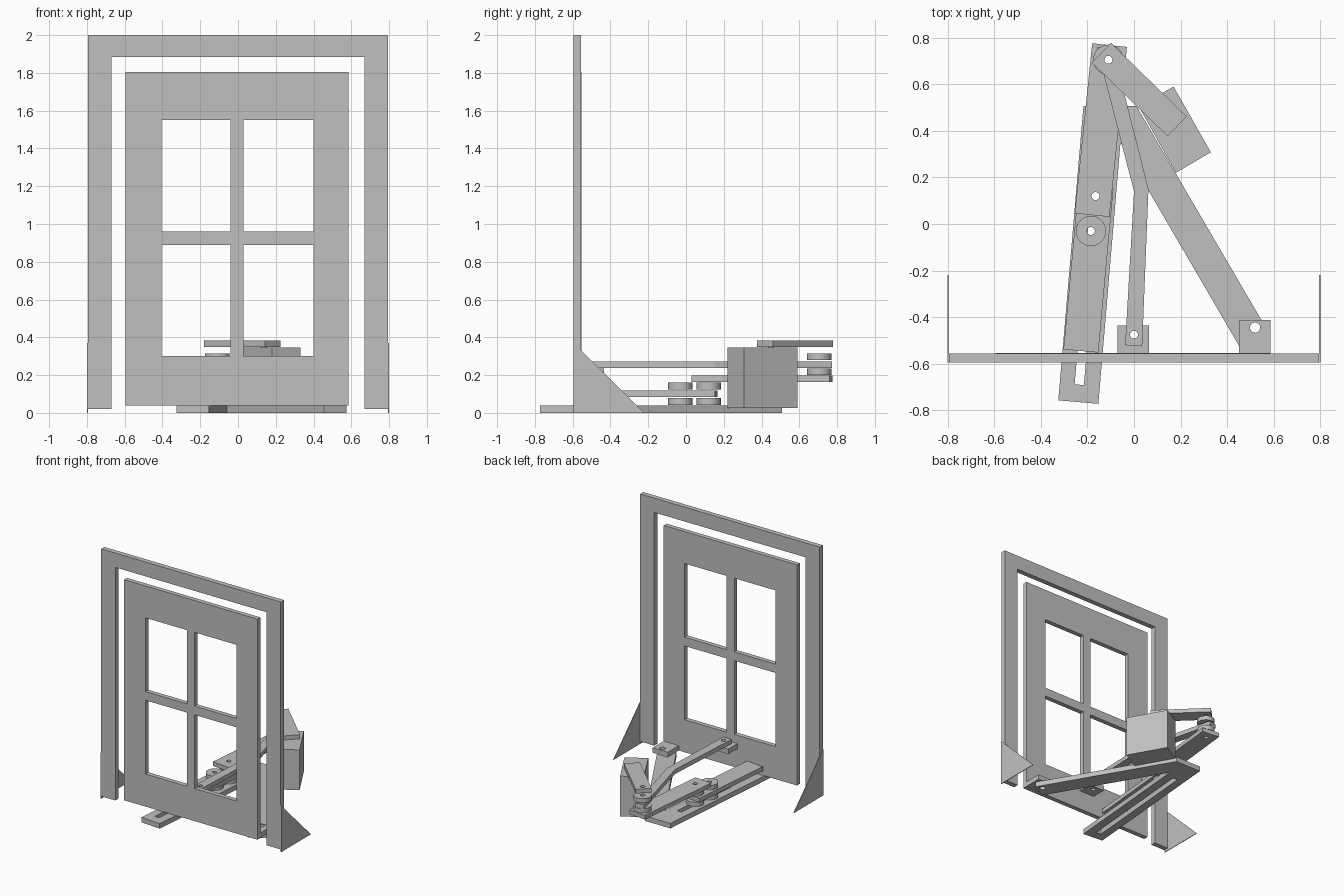
import bpy, bmesh
from math import sin, cos, tau
from mathutils import Vector

old = bpy.data.objects.get("Cube")
if old:
    bpy.data.objects.remove(old)

grey = bpy.data.materials.new("plain_grey")
grey.use_nodes = True
GREY = (0.53, 0.53, 0.53, 1)
grey.diffuse_color = GREY
grey.node_tree.nodes["Principled BSDF"].inputs["Base Color"].default_value = GREY

# How a flat profile (u, v) with depth w is stood up in space
LAYOUT = {
    "flat": lambda u, v, w: (u, v, w),
    "upright": lambda u, v, w: (u, w, v),
    "side": lambda u, v, w: (w, u, v),
}


def circle(centre, radius, sides=32):
    return [(centre[0] + radius * cos(tau * i / sides),
             centre[1] + radius * sin(tau * i / sides)) for i in range(sides)]


def rect(u0, u1, v0, v1):
    return [(u0, v0), (u1, v0), (u1, v1), (u0, v1)]


def strip(a, b, width):
    """Rectangle of the given width around the line from a to b."""
    a, b = Vector(a), Vector(b)
    side = (b - a).normalized().orthogonal() * width / 2
    return [tuple(p) for p in (a + side, b + side, b - side, a - side)]


def plate(name, outline, low, high, holes=(), layout="flat"):
    """Extrude an outline with holes cut through it."""
    curve = bpy.data.curves.new(name, "CURVE")
    curve.dimensions = "2D"
    curve.fill_mode = "BOTH"
    curve.extrude = (high - low) / 2
    for loop in [outline, *holes]:
        spline = curve.splines.new("POLY")
        spline.points.add(len(loop) - 1)
        for point, (u, v) in zip(spline.points, loop):
            point.co = (u, v, 0, 1)
        spline.use_cyclic_u = True
    temp = bpy.data.objects.new(name + "_profile", curve)
    mesh = bpy.data.meshes.new_from_object(temp)
    bpy.data.objects.remove(temp)
    bpy.data.curves.remove(curve)

    bm = bmesh.new()
    bm.from_mesh(mesh)
    bmesh.ops.remove_doubles(bm, verts=bm.verts, dist=0.0001)
    for vert in bm.verts:
        u, v, w = vert.co
        vert.co = LAYOUT[layout](u, v, w + (low + high) / 2)
    bmesh.ops.recalc_face_normals(bm, faces=bm.faces)
    for face in bm.faces:
        face.smooth = False
        face.material_index = 0
    bm.to_mesh(mesh)
    bm.free()
    mesh.name = name
    mesh.materials.clear()
    mesh.materials.append(grey)
    obj = bpy.data.objects.new(name, mesh)
    bpy.context.collection.objects.link(obj)
    return obj


# Pivot points of the linkage
DOOR_PIVOT = (0.0, -0.475)
BASE_PIVOT = (0.52, -0.445)
ELBOW = (-0.11, 0.705)
SLIDER_BACK = (-0.165, 0.12)
SLIDER_FRONT = (-0.185, -0.03)
MOTOR_SHAFT = (0.14, 0.45)


def bore(centre, radius=0.017):
    return circle(centre, radius, 20)


# Door frame and its triangular side braces
plate("door_frame",
      [(-0.795, 0.02), (-0.67, 0.02), (-0.67, 1.885), (0.67, 1.885),
       (0.67, 0.02), (0.795, 0.02), (0.795, 2), (-0.795, 2)],
      -0.595, -0.555, layout="upright")
for name, x in (("left_brace", 0.795), ("right_brace", -0.8)):
    plate(name, [(-0.595, 0), (-0.22, 0), (-0.595, 0.37)], x, x + 0.005, layout="side")

# Door with four open panes
panes = [rect(u0, u1, v0, v1) for u0, u1 in ((-0.405, -0.04), (0.03, 0.4))
         for v0, v1 in ((0.3, 0.89), (0.96, 1.55))]
plate("door", rect(-0.595, 0.585, 0.04, 1.805), -0.59, -0.553, panes, "upright")

# Brackets on the back of the door
plate("centre_bracket", rect(-0.07, 0.065, -0.555, -0.435), 0.195, 0.235, [bore(DOOR_PIVOT)])
plate("corner_bracket", rect(0.45, 0.585, -0.555, -0.412), 0.041, 0.08, [bore(BASE_PIVOT, 0.022)])

# V-shaped base with a slotted arm
slot = strip((-0.235, -0.69), (-0.151, 0.3), 0.04)
plate("slotted_base",
      [(-0.325, -0.757), (-0.153, -0.772), (-0.058, 0.35), (0.455, -0.53),
       (0.575, -0.46), (0.01, 0.507), (-0.217, 0.507)],
      0, 0.04, [slot, bore(BASE_PIVOT, 0.022)])

# Sliding bar and the bar above it
plate("slider_bar", strip((-0.228, -0.545), (-0.163, 0.16), 0.15), 0.083, 0.118,
      [bore(SLIDER_BACK), bore(SLIDER_FRONT, 0.02)])
plate("upper_bar", strip((-0.18, 0.038), (-0.105, 0.768), 0.15), 0.163, 0.197,
      [bore(ELBOW), bore(SLIDER_BACK)])

# Bent link from the elbow to the door
plate("bent_link",
      [(-0.16, 0.757), (-0.095, 0.773), (0.062, 0.15), (0.035, -0.525),
       (-0.038, -0.52), (0, 0.14)],
      0.237, 0.272, [bore(ELBOW), bore(DOOR_PIVOT)])

# Motor with crank arm and shaft
plate("motor_box", [(0.17, 0.59), (0.02, 0.505), (0.18, 0.22), (0.33, 0.308)], 0.025, 0.347)
plate("crank_arm", strip((-0.14, 0.735), (0.185, 0.419), 0.118), 0.35, 0.383,
      [bore(ELBOW), bore(MOTOR_SHAFT)])
plate("motor_shaft", bore(MOTOR_SHAFT), 0.34, 0.383)

# Spacer discs at each pivot
for name, centre, heights in (
        ("elbow_disc", ELBOW, (0.2, 0.28)),
        ("back_slider_disc", SLIDER_BACK, (0.043, 0.125)),
        ("front_slider_disc", SLIDER_FRONT, (0.043, 0.125))):
    for level, z in zip(("lower", "upper"), heights):
        disc = plate(level + "_" + name, circle(centre, 0.065), z, z + 0.035, [bore(centre)])
        bpy.ops.object.select_all(action="DESELECT")
        disc.select_set(True)
        bpy.context.view_layer.objects.active = disc
        bpy.ops.object.shade_smooth_by_angle()
